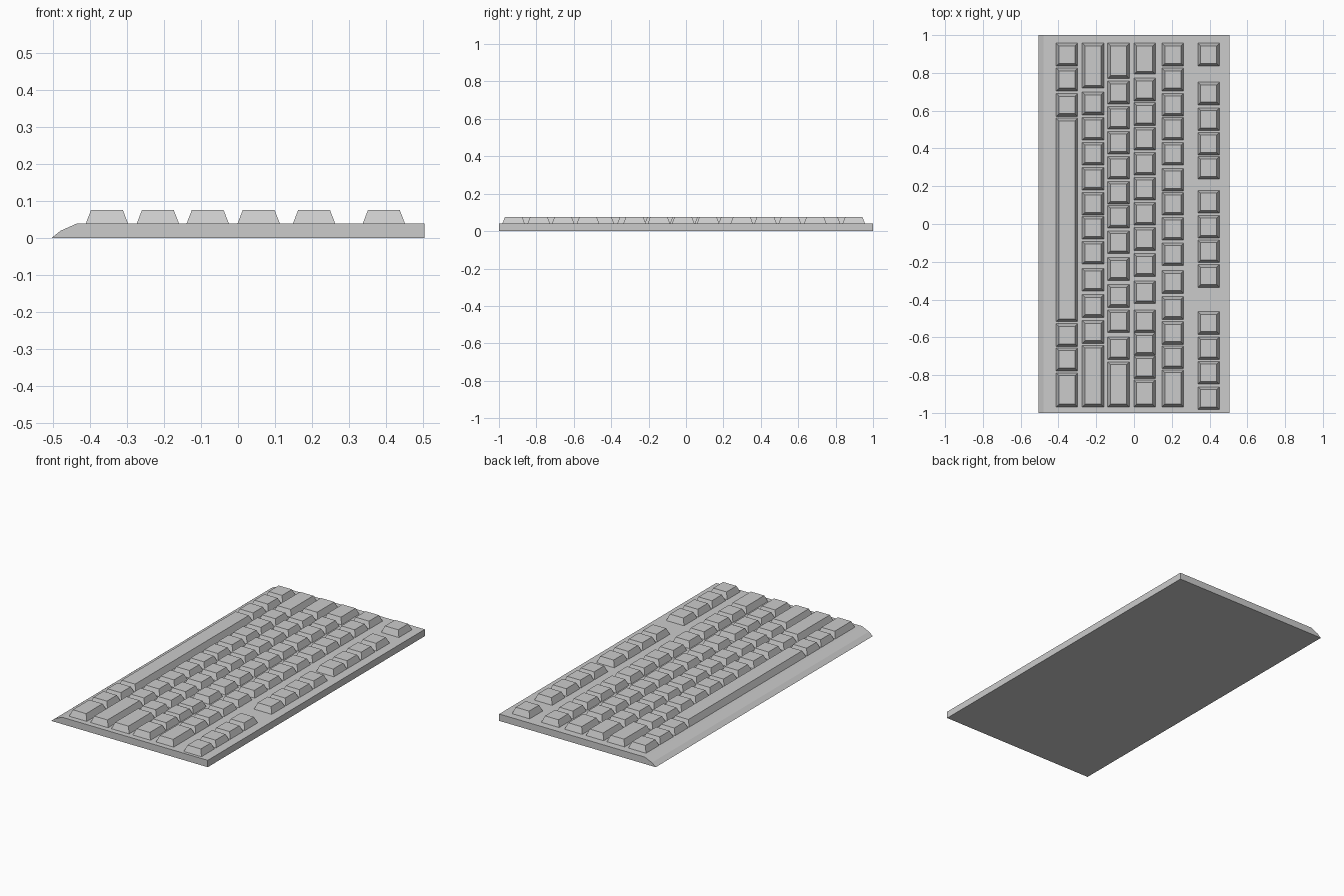
import bpy, bmesh

if "Cube" in bpy.data.objects:
    bpy.data.objects.remove(bpy.data.objects["Cube"])

BASE_TOP, KEY_TOP = 0.04, 0.076
KEY_W, KEY_L, INSET = 0.114, 0.12, 0.014


def make_object(name, bm):
    bmesh.ops.recalc_face_normals(bm, faces=bm.faces[:])
    mesh = bpy.data.meshes.new(name)
    bm.to_mesh(mesh)
    bm.free()
    obj = bpy.data.objects.new(name, mesh)
    bpy.context.collection.objects.link(obj)


def add_key(bm, x, y_top, length):
    """Tapered keycap: a box with its upper rim pulled inwards."""
    verts = bmesh.ops.create_cube(bm, size=1)["verts"]
    for v in verts:
        sx, sy, upper = v.co.x, v.co.y, v.co.z > 0
        trim = 2 * INSET if upper else 0
        v.co = (x + sx * (KEY_W - trim),
                y_top - length / 2 + sy * (length - trim),
                KEY_TOP if upper else BASE_TOP)


# Case: side profile with a chamfered front lip, extruded along y
bm = bmesh.new()
profile = [(-0.505, 0), (0.505, 0), (0.505, BASE_TOP), (-0.435, BASE_TOP), (-0.48, 0.02)]
face = bm.faces.new([bm.verts.new((x, -1, z)) for x, z in profile])
ext = bmesh.ops.extrude_face_region(bm, geom=[face])["geom"]
bmesh.ops.translate(bm, vec=(0, 2, 0),
                    verts=[g for g in ext if isinstance(g, bmesh.types.BMVert)])
make_object("case", bm)

# Key rows: name, centre x, far edge of each key, lengths of the wide keys by index
rows = [
    ("space_row", -0.355,
     [.957, .825, .69, .56, -.528, -.657, -.788], {3: 1.077, 6: .18}),
    ("lower_row", -0.217,
     [.957, .698, .565, .432, .30, .167, .04, -.093, -.236, -.374, -.512, -.642],
     {0: .238, 11: .326}),
    ("home_row", -0.082,
     [.957, .756, .623, .49, .358, .225, .098, -.037, -.178, -.321, -.454, -.597, -.73],
     {0: .186, 12: .238}),
    ("upper_row", 0.056,
     [.957, .772, .642, .512, .379, .247, .114, -.019, -.157, -.302, -.454, -.575, -.698, -.825],
     {0: .164, 13: .143}),
    ("number_row", 0.206,
     [.957, .825, .692, .565, .432, .294, .167, .034, -.101, -.247, -.385, -.517, -.645, -.772],
     {13: .196}),
    ("function_row", 0.395,
     [.957, .751, .615, .485, .358, .178, .045, -.085, -.215, -.464, -.597, -.727, -.862], {}),
]
for name, x, edges, wide in rows:
    bm = bmesh.new()
    for i, y in enumerate(edges):
        add_key(bm, x, y, wide.get(i, KEY_L))
    make_object(name + "_keys", bm)
